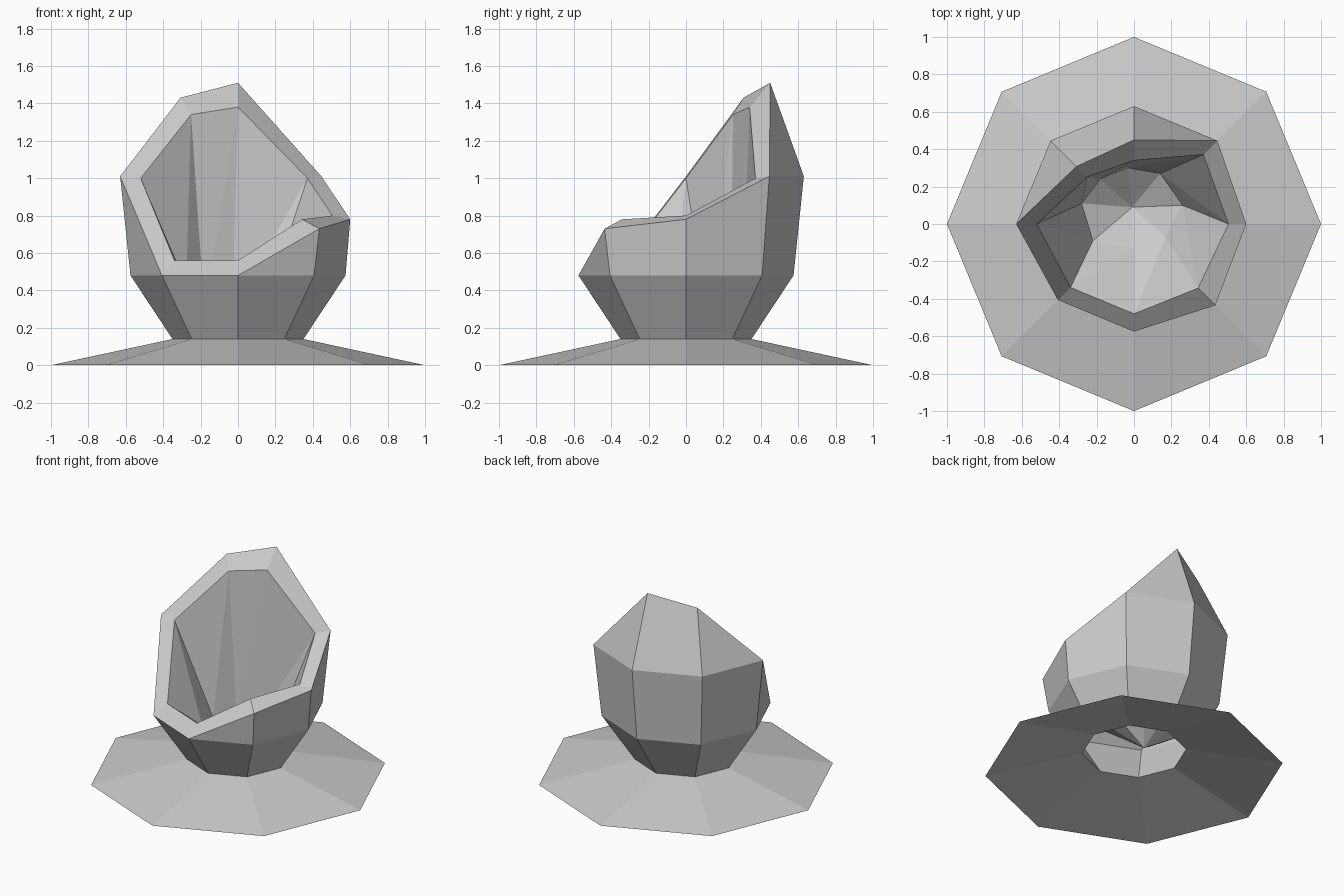
import bpy, bmesh
from math import sin, cos, pi

cube = bpy.data.objects.get("Cube")
if cube:
    bpy.data.objects.remove(cube)

SIDES = 8

grey = bpy.data.materials.new("light_grey")
grey.use_nodes = True
GREY = (0.6, 0.6, 0.6, 1)
grey.diffuse_color = GREY
grey.node_tree.nodes["Principled BSDF"].inputs["Base Color"].default_value = GREY


def ring(profile, centre=(0, 0)):
    """Eight points around the axis from (radius, height) pairs, starting at +x."""
    return [(centre[0] + r * cos(2 * pi * i / SIDES),
             centre[1] + r * sin(2 * pi * i / SIDES), z)
            for i, (r, z) in enumerate(profile)]


def level(r, z):
    return ring([(r, z)] * SIDES)


def loft(name, rings, split_last=0):
    """Join rings with faces, merging shared points; the last bands may be split in triangles."""
    bm = bmesh.new()
    verts = {}

    def face(points):
        keys = list(dict.fromkeys(tuple(round(c, 4) for c in p) for p in points))
        if len(keys) > 2:
            bm.faces.new([verts.setdefault(k, None) or new_vert(k) for k in keys])

    def new_vert(k):
        verts[k] = bm.verts.new(k)
        return verts[k]

    for band, (a, b) in enumerate(zip(rings, rings[1:])):
        split = band >= len(rings) - 1 - split_last
        for i in range(SIDES):
            j = (i + 1) % SIDES
            if split:
                face((a[i], a[j], b[j]))
                face((a[i], b[j], b[i]))
            else:
                face((a[i], a[j], b[j], b[i]))
    mesh = bpy.data.meshes.new(name)
    bm.to_mesh(mesh)
    bm.free()
    mesh.materials.append(grey)
    obj = bpy.data.objects.new(name, mesh)
    bpy.context.collection.objects.link(obj)
    return obj


# Wide sloping skirt, open underneath
loft("base_skirt", [level(1, 0), level(0.35, 0.14)])

# Cup levels: the rim rises from the low front lip to the high back
foot = level(0.35, 0.14)
belly = level(0.575, 0.48)
rim_profile = [(0.60, 0.78), (0.63, 1.01), (0.45, 1.51), (0.435, 1.43),
               (0.63, 1.01), (0.575, 0.48), (0.575, 0.48), (0.615, 0.73)]
outer_rim = ring(rim_profile)
shoulder = ring([(0.63, 1.01) if z > 1.2 else (r, z) for r, z in rim_profile])
inner_rim = ring([(0.505, 0.80), (0.525, 1.00), (0.34, 1.38), (0.355, 1.34),
                  (0.52, 1.00), (0.48, 0.56), (0.48, 0.56), (0.485, 0.78)])

# Hollow: lower ring slightly off axis, closing to a point
middle = (-0.01, 0.09)
hollow = [(0.26, 0.10, 0.3), (0.14, 0.27, 0.3), (-0.03, 0.30, 0.3), (-0.18, 0.24, 0.3),
          (-0.28, 0.11, 0.3), (-0.22, -0.09, 0.3), (0, -0.13, 0.3), (0.17, -0.07, 0.3)]
tip = [(*middle, 0.13)] * SIDES

loft("cup_shell", [foot, belly, shoulder, outer_rim, inner_rim, hollow, tip], split_last=2)
